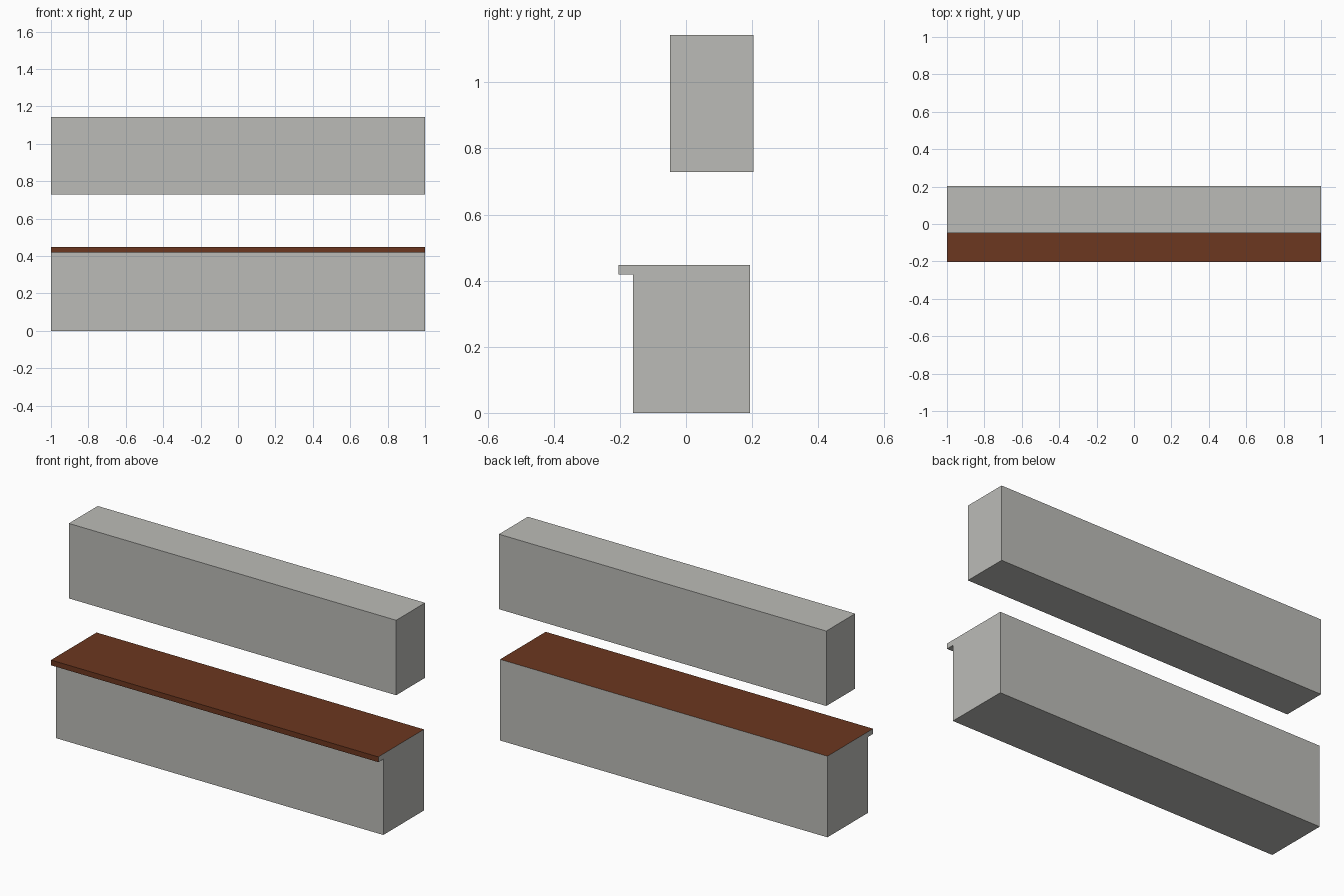
import bpy
import bmesh

if "Cube" in bpy.data.objects:
    bpy.data.objects.remove(bpy.data.objects["Cube"])


def material(name, rgb):
    m = bpy.data.materials.new(name)
    m.diffuse_color = (*rgb, 1.0)
    m.use_nodes = True
    m.node_tree.nodes["Principled BSDF"].inputs["Base Color"].default_value = m.diffuse_color
    return m


GREY = material("light grey", (0.50, 0.50, 0.475))
BROWN = material("brown wood", (0.150, 0.038, 0.014))


def extrude_profile(name, profile, x0=-1.0, x1=1.0):
    """Sweep a (y, z) outline along x."""
    bm = bmesh.new()
    face = bm.faces.new([bm.verts.new((x0, y, z)) for y, z in profile])
    ext = bmesh.ops.extrude_face_region(bm, geom=[face])
    verts = [v for v in ext["geom"] if isinstance(v, bmesh.types.BMVert)]
    bmesh.ops.translate(bm, verts=verts, vec=(x1 - x0, 0, 0))
    bmesh.ops.recalc_face_normals(bm, faces=bm.faces)
    mesh = bpy.data.meshes.new(name)
    bm.to_mesh(mesh)
    bm.free()
    obj = bpy.data.objects.new(name, mesh)
    bpy.context.collection.objects.link(obj)
    mesh.materials.append(GREY)
    return obj


# Lower cabinet with overhanging counter lip
lip_z, top_z = 0.419, 0.448
lower = extrude_profile("lower_cabinet", [
    (-0.160, 0), (0.194, 0), (0.194, top_z),
    (-0.204, top_z), (-0.204, lip_z), (-0.160, lip_z)])

# Counter surface and front edge of the lip are brown
lower.data.materials.append(BROWN)
for p in lower.data.polygons:
    is_top = p.normal.z > 0.9
    is_lip_front = p.normal.y < -0.9 and p.center.z > lip_z
    p.material_index = int(is_top or is_lip_front)

# Wall cabinet hanging above
extrude_profile("wall_cabinet", [
    (-0.048, 0.729), (0.204, 0.729), (0.204, 1.143), (-0.048, 1.143)])
